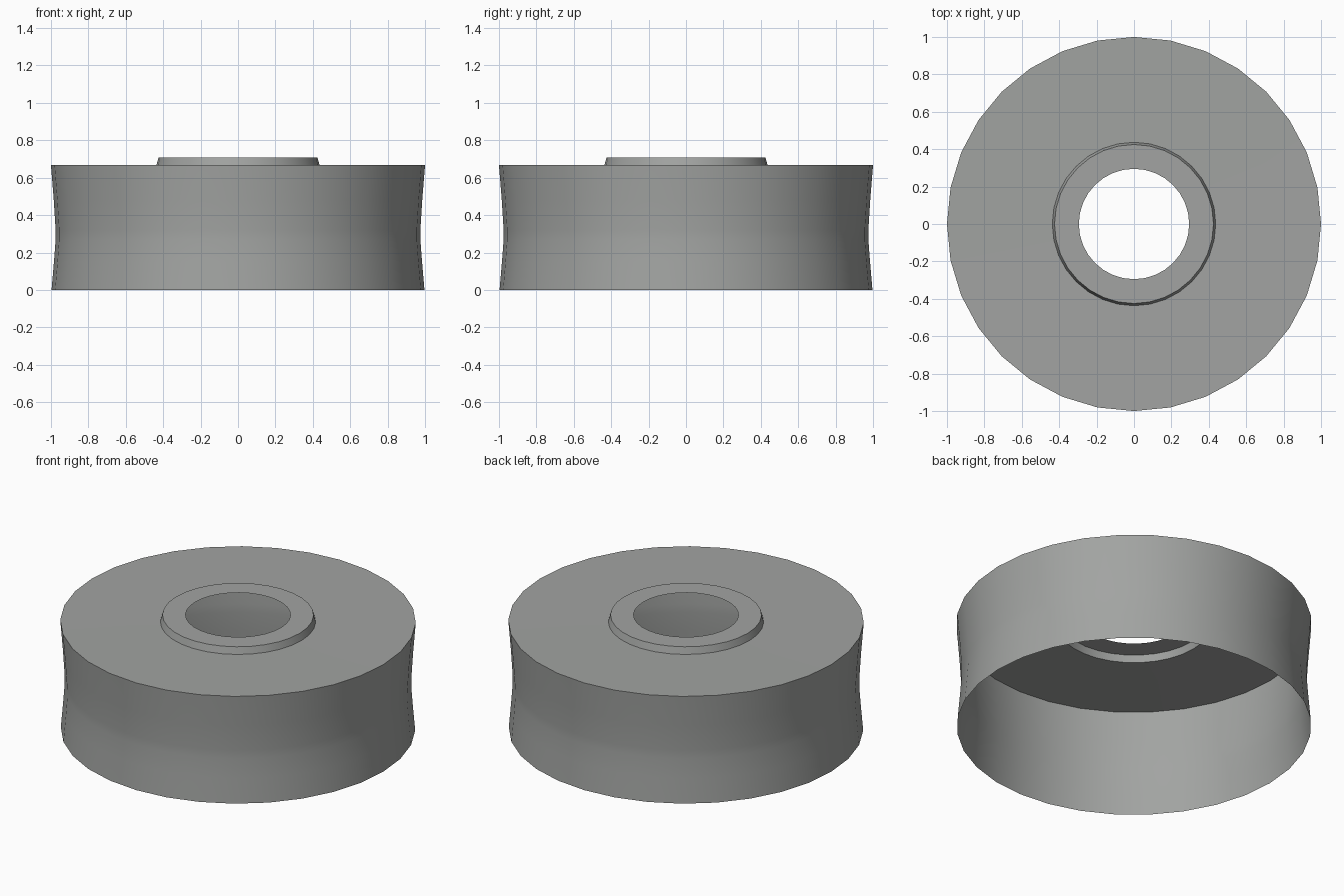
import bpy, bmesh, math

if "Cube" in bpy.data.objects:
    bpy.data.objects.remove(bpy.data.objects["Cube"])

grey = bpy.data.materials.new("mid grey")
grey.diffuse_color = (0.36, 0.37, 0.36, 1)
grey.use_nodes = True
grey.node_tree.nodes["Principled BSDF"].inputs["Base Color"].default_value = grey.diffuse_color


def lathe(name, profile, sides):
    """Open sheet of revolution from (radius, height) points."""
    bm = bmesh.new()
    rings = []
    for r, z in profile:
        rings.append([bm.verts.new((r * math.cos(2 * math.pi * i / sides),
                                    r * math.sin(2 * math.pi * i / sides), z))
                      for i in range(sides)])
    for a, b in zip(rings, rings[1:]):
        for i in range(sides):
            j = (i + 1) % sides
            bm.faces.new((a[i], a[j], b[j], b[i]))
    me = bpy.data.meshes.new(name)
    bm.to_mesh(me)
    bm.free()
    me.materials.append(grey)
    ob = bpy.data.objects.new(name, me)
    bpy.context.collection.objects.link(ob)
    bpy.ops.object.select_all(action='DESELECT')
    bpy.context.view_layer.objects.active = ob
    ob.select_set(True)
    bpy.ops.object.shade_smooth_by_angle(angle=math.radians(30))
    return ob


# Waisted outer wall, open underneath, closing over into the flat top
# with a hollow raised collar around the centre hole
lathe("waisted_body", [
    (0.997, 0.0), (0.984, 0.15), (0.975, 0.27), (0.975, 0.32),
    (0.985, 0.48), (1.0, 0.667),
    (0.437, 0.665), (0.425, 0.707), (0.295, 0.707)], 32)
